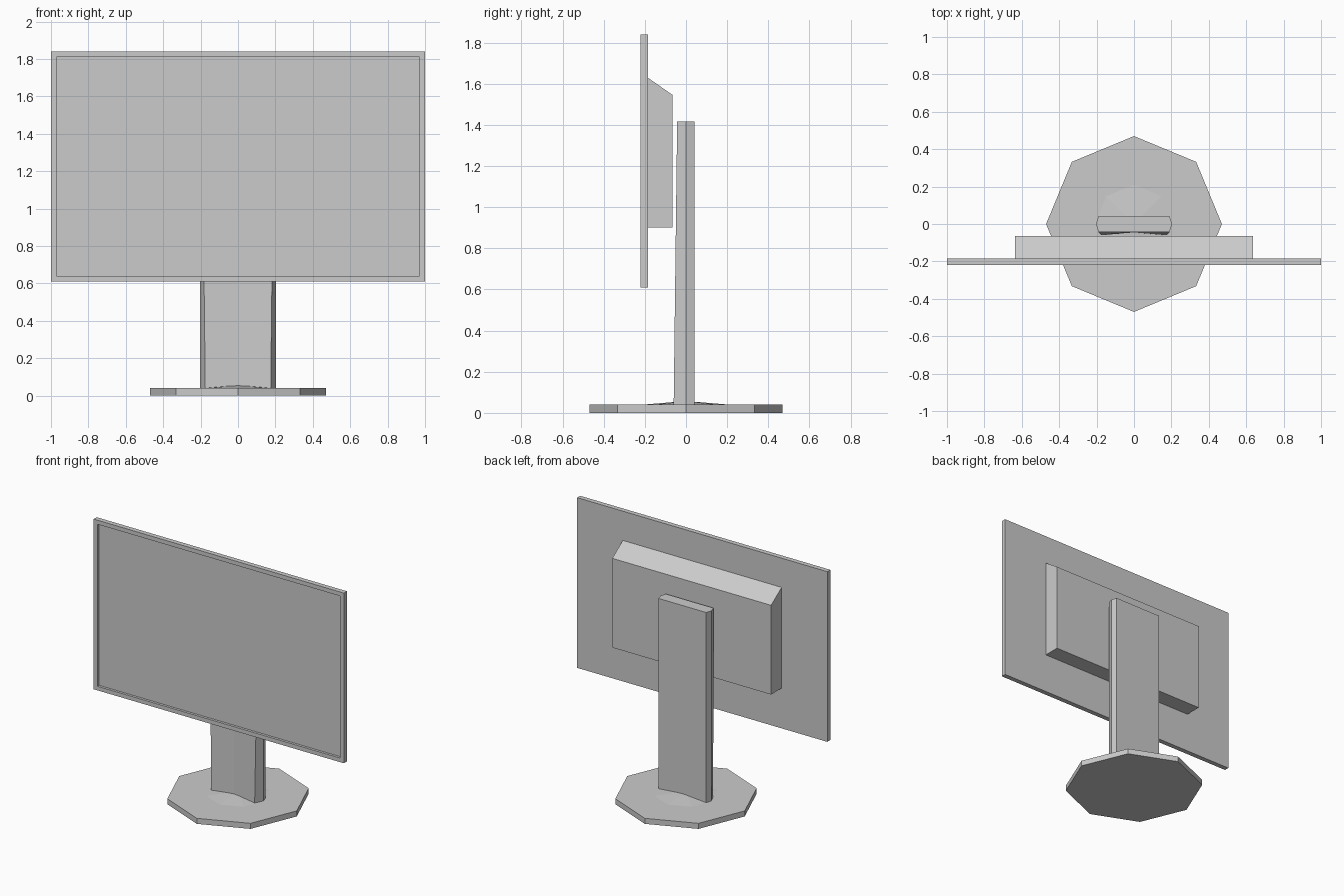
import bpy, bmesh
from math import cos, sin, pi

if "Cube" in bpy.data.objects:
    bpy.data.objects.remove(bpy.data.objects["Cube"])

grey = bpy.data.materials.new("light grey")
grey.use_nodes = True
colour = (0.6, 0.6, 0.6, 1)
grey.diffuse_color = colour
grey.node_tree.nodes["Principled BSDF"].inputs["Base Color"].default_value = colour


def finish(bm, name):
    bmesh.ops.recalc_face_normals(bm, faces=bm.faces)
    mesh = bpy.data.meshes.new(name)
    bm.to_mesh(mesh)
    bm.free()
    mesh.materials.append(grey)
    obj = bpy.data.objects.new(name, mesh)
    bpy.context.collection.objects.link(obj)
    return obj


def loft(name, bottom, top):
    """Solid between two rings with the same number of points."""
    bm = bmesh.new()
    a = [bm.verts.new(p) for p in bottom]
    b = [bm.verts.new(p) for p in top]
    bm.faces.new(a)
    bm.faces.new(b)
    for i in range(len(a)):
        j = (i + 1) % len(a)
        bm.faces.new((a[i], a[j], b[j], b[i]))
    return finish(bm, name)


def octagon(radius, z):
    return [(radius * cos(i * pi / 4), radius * sin(i * pi / 4), z) for i in range(8)]


def mirrored(half, z):
    """Ring from a +x half outline, listed from front to back."""
    ring = half + [(-x, y) for x, y in reversed(half) if x > 0]
    return [(x, y, z) for x, y in ring]


# Base plate with a shallow raised centre
loft("base_plate", octagon(0.47, 0), octagon(0.47, 0.04))
loft("base_rise", octagon(0.21, 0.04), octagon(0.03, 0.055))

# Upright post: bevelled sides, front slightly hollow towards the foot
loft("stand_post",
     mirrored([(0, -0.045), (0.175, -0.06), (0.203, 0), (0.19, 0.042)], 0.035),
     mirrored([(0, -0.042), (0.19, -0.043), (0.203, 0), (0.19, 0.042)], 1.415))

# Rear housing with a sloping top
profile = [(-0.187, 0.9), (-0.065, 0.9), (-0.065, 1.545), (-0.187, 1.63)]
loft("rear_housing",
     [(-0.635, y, z) for y, z in profile],
     [(0.635, y, z) for y, z in profile])

# Display panel: slab whose front face is inset and pushed back
bm = bmesh.new()
bmesh.ops.create_cube(bm, size=1)
for v in bm.verts:
    v.co = (v.co.x * 2, v.co.y * 0.035 - 0.2025, v.co.z * 1.23 + 1.225)
bm.normal_update()
front = [f for f in bm.faces if f.normal.y < -0.9]
bmesh.ops.inset_region(bm, faces=front, thickness=0.042, depth=0)
bmesh.ops.inset_region(bm, faces=front, thickness=0, depth=0)
for v in front[0].verts:
    v.co.y += 0.018
finish(bm, "display_panel")
